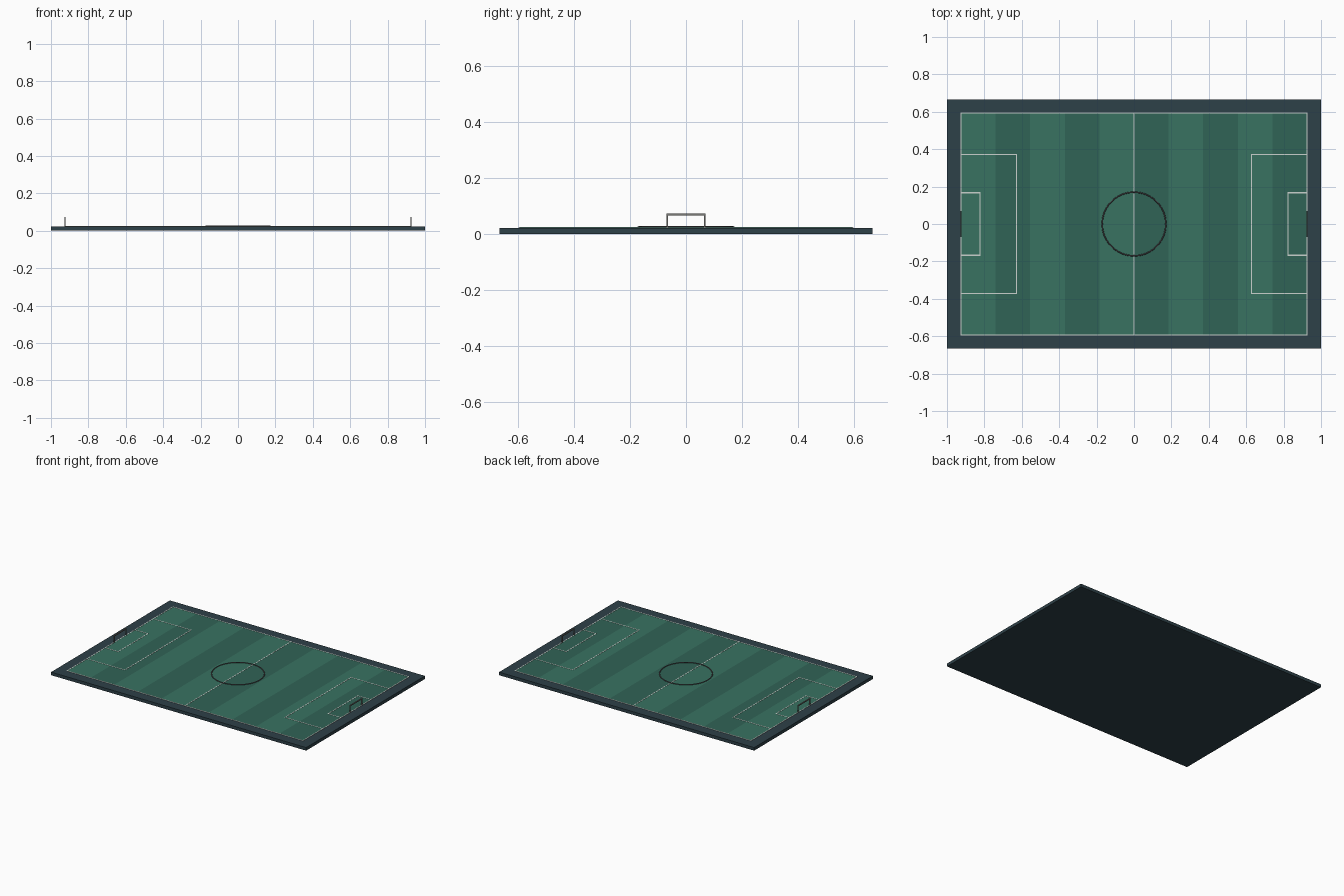
import bpy, math

if "Cube" in bpy.data.objects:
    bpy.data.objects.remove(bpy.data.objects["Cube"])

def material(name, rgb):
    m = bpy.data.materials.new(name)
    m.diffuse_color = (*rgb, 1)
    m.use_nodes = True
    m.node_tree.nodes["Principled BSDF"].inputs["Base Color"].default_value = m.diffuse_color
    return m

SLATE = material("slate", (0.027, 0.052, 0.065))
LIGHT = material("light_grass", (0.04, 0.17, 0.12))
DARK = material("dark_grass", (0.03, 0.125, 0.093))
WHITE = material("line_white", (0.6, 0.65, 0.62))
GREY = material("frame_grey", (0.2, 0.2, 0.19))
RING = material("ring_grey", (0.07, 0.07, 0.075))

def box(name, x0, x1, y0, y1, z0, z1, mat):
    bpy.ops.mesh.primitive_cube_add(size=1, location=((x0 + x1) / 2, (y0 + y1) / 2, (z0 + z1) / 2))
    o = bpy.context.object
    o.name = name
    o.scale = (abs(x1 - x0), abs(y1 - y0), z1 - z0)
    bpy.ops.object.transform_apply(location=False, rotation=False, scale=True)
    o.data.materials.append(mat)
    return o

X, Y = 0.925, 0.593      # playing field half sizes
BASE, GRASS, PAINT = 0.022, 0.0238, 0.0248
W = 0.003                # half width of a painted line

def line(name, x0, y0, x1, y1):
    box(name, min(x0, x1) - W, max(x0, x1) + W, min(y0, y1) - W, max(y0, y1) + W,
        GRASS - 0.001, PAINT, WHITE)

# Base slab
box("base", -1, 1, -0.665, 0.665, 0, BASE, SLATE)

# Mown stripes
for i in range(10):
    x = -X + i * 0.185
    box(f"grass_stripe_{i}", x, x + 0.185, -Y, Y, BASE - 0.002, GRASS, DARK if i % 2 else LIGHT)

# Touchlines, goal lines and halfway line
for s in (-1, 1):
    line("touchline", -X, s * Y, X, s * Y)
    line("goal_line", s * X, -Y, s * X, Y)
line("halfway_line", 0, -Y, 0, Y)

# Penalty and goal areas, mirrored at both ends
for s in (-1, 1):
    for name, x, y in (("penalty_area", 0.628, 0.371), ("goal_area", 0.823, 0.167)):
        line(name + "_front", s * x, -y, s * x, y)
        for t in (-1, 1):
            line(name + "_side", s * x, t * y, s * X, t * y)

# Centre circle
bpy.ops.mesh.primitive_torus_add(major_radius=0.17, minor_radius=0.0037, major_segments=64,
                                 minor_segments=8, location=(0, 0, 0.0243))
ring = bpy.context.object
ring.name = "centre_circle"
ring.data.materials.append(RING)
bpy.ops.object.shade_smooth_by_angle()

# Goal frames
R = 0.0033
for s in (-1, 1):
    for t in (-1, 1):
        box("goal_post", s * X - R, s * X + R, t * 0.067 - R, t * 0.067 + R, BASE, 0.073, GREY)
    box("crossbar", s * X - R, s * X + R, -0.067 - R, 0.067 + R, 0.073 - 2 * R, 0.0735, GREY)
